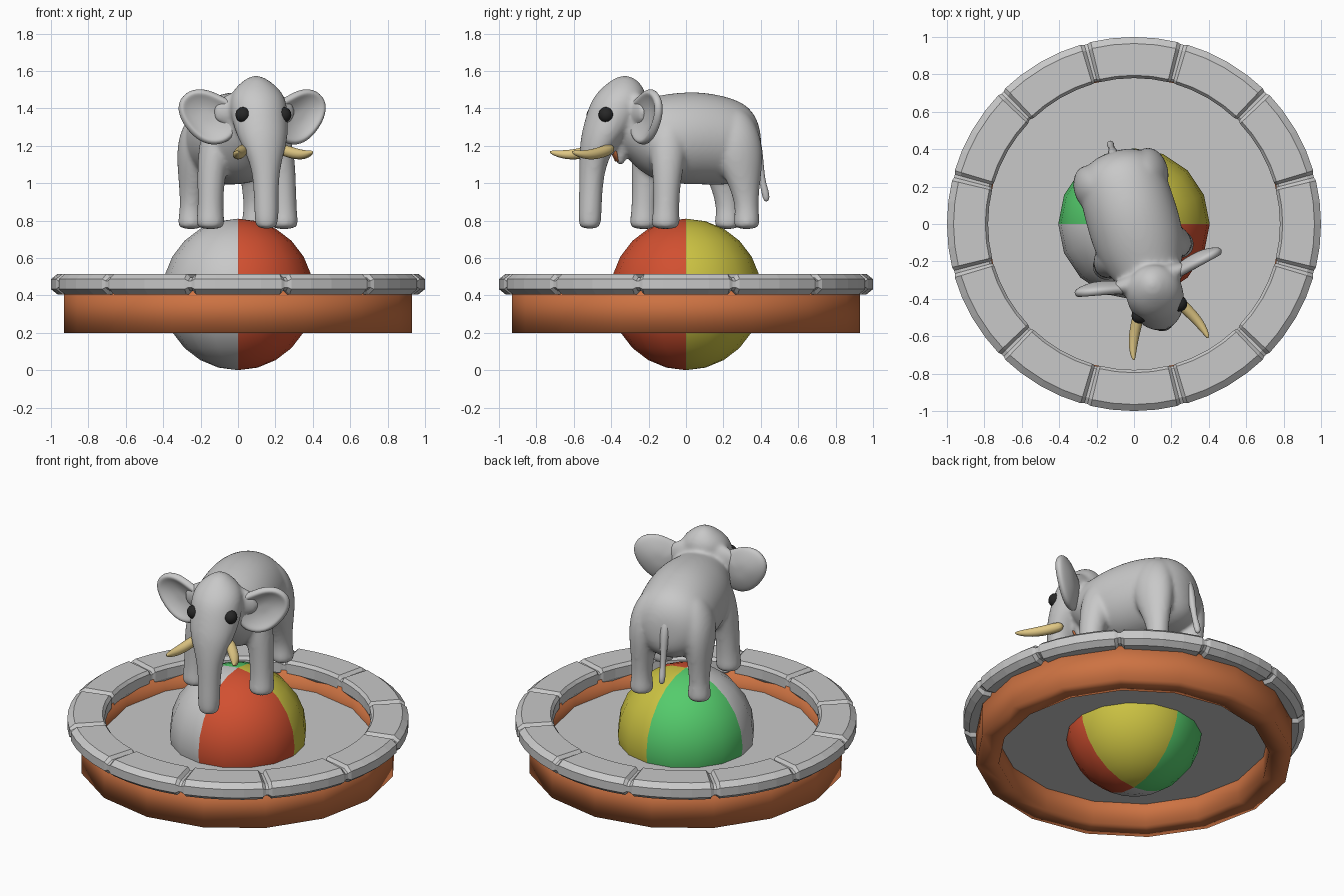
import bpy, bmesh, math
from mathutils import Vector, Matrix

if "Cube" in bpy.data.objects:
    bpy.data.objects.remove(bpy.data.objects["Cube"])


def mat(name, c):
    m = bpy.data.materials.new(name)
    m.diffuse_color = (*c, 1)
    m.use_nodes = True
    m.node_tree.nodes["Principled BSDF"].inputs["Base Color"].default_value = m.diffuse_color
    return m


GREY = mat("grey", (0.58, 0.58, 0.58))
RED = mat("red", (0.64, 0.08, 0.03))
YELLOW = mat("yellow", (0.60, 0.54, 0.055))
GREEN = mat("green", (0.09, 0.60, 0.15))
CLAY = mat("clay orange", (0.61, 0.17, 0.055))
IVORY = mat("ivory", (0.74, 0.57, 0.23))
BLACK = mat("black", (0.02, 0.02, 0.02))
TURN = Matrix.Rotation(math.radians(16.5), 4, 'Z')   # the animal stands turned a little


def finish(name, bm, mats, smooth=True, turn=False):
    bmesh.ops.recalc_face_normals(bm, faces=bm.faces[:])
    if turn:
        bm.transform(TURN)
    me = bpy.data.meshes.new(name)
    bm.to_mesh(me)
    bm.free()
    ob = bpy.data.objects.new(name, me)
    bpy.context.collection.objects.link(ob)
    for m in mats:
        me.materials.append(m)
    for p in me.polygons:
        p.use_smooth = smooth
    return ob


def skin(bm, rings, closed=False):
    """Bridge rings of points; cap the ends unless the loop is closed."""
    vs = [[bm.verts.new(p) for p in r] for r in rings]
    n = len(vs[0])
    for i in range(len(vs) if closed else len(vs) - 1):
        a, b = vs[i], vs[(i + 1) % len(vs)]
        for j in range(n):
            k = (j + 1) % n
            bm.faces.new((a[j], a[k], b[k], b[j]))
    if not closed:
        bm.faces.new(vs[0])
        bm.faces.new(vs[-1])


def oval(c, u, v, n=20):
    c, u, v = Vector(c), Vector(u), Vector(v)
    return [c + u * math.cos(t) + v * math.sin(t)
            for t in (2 * math.pi * i / n for i in range(n))]


def upright(bm, secs):
    """Loft of level ovals: (z, x, y, rx, ry)."""
    skin(bm, [oval((x, y, z), (rx, 0, 0), (0, ry, 0)) for z, x, y, rx, ry in secs])


def tube(bm, pts, radii, n=10):
    pts = [Vector(p) for p in pts]
    rings = []
    for i, p in enumerate(pts):
        d = (pts[min(i + 1, len(pts) - 1)] - pts[max(i - 1, 0)]).normalized()
        u = d.cross(Vector((1, 0, 0)) if abs(d.x) < 0.7 else Vector((0, 0, 1))).normalized()
        rings.append(oval(p, u * radii[i], d.cross(u) * radii[i], n))
    skin(bm, rings)


def subsurf(ob, lv=2):
    m = ob.modifiers.new("round", 'SUBSURF')
    m.levels = m.render_levels = lv


# ball in four coloured quarters
bm = bmesh.new()
bmesh.ops.create_uvsphere(bm, u_segments=16, v_segments=12, radius=0.405,
                          matrix=Matrix.Translation((0, 0, 0.405)))
for f in bm.faces:
    c = f.calc_center_median()
    f.material_index = (1 if c.y < 0 else 2) if c.x > 0 else (0 if c.y < 0 else 3)
finish("ball", bm, [GREY, RED, YELLOW, GREEN])

# clay wall of the arena, softly shaded all round
bm = bmesh.new()
skin(bm, [[(r * math.cos(a), r * math.sin(a), z) for r, z in
           ((0.795, 0.2), (0.93, 0.2), (0.93, 0.45), (0.795, 0.45))]
          for a in (math.tau * i / 16 for i in range(16))], True)
finish("arena_wall", bm, [CLAY])

# floor sheet inside the wall
bm = bmesh.new()
bmesh.ops.create_circle(bm, cap_ends=True, segments=32, radius=0.805,
                        matrix=Matrix.Translation((0, 0, 0.345)))
finish("arena_floor", bm, [GREY], False)

# twelve rim stones with V grooves between them
rim = [(0.78, 0.435), (0.78, 0.495), (0.795, 0.515), (0.965, 0.515), (1.0, 0.487),
       (1.0, 0.433), (0.965, 0.405), (0.80, 0.405)]
bm = bmesh.new()
rings = []
for s in range(12):
    for off, kr, kz in ((-14.5, 0.94, 0.66), (-13.4, 1, 1), (-7, 1, 1), (0, 1, 1), (7, 1, 1),
                        (13.4, 1, 1), (14.5, 0.94, 0.66)):
        a = math.radians(30 * s + off)
        rings.append([((0.89 + (r - 0.89) * kr) * math.cos(a),
                       (0.89 + (r - 0.89) * kr) * math.sin(a),
                       0.46 + (z - 0.46) * kz) for r, z in rim])
skin(bm, rings, True)
finish("rim_stones", bm, [GREY], False)

# elephant body, head, trunk and legs, fused into one smooth skin
bm = bmesh.new()
skin(bm, [oval((0, y, z), (rx, 0, 0), (0, 0, rz)) for y, z, rx, rz in (
    (0.405, 1.20, 0.06, 0.08), (0.375, 1.21, 0.15, 0.16), (0.32, 1.22, 0.21, 0.21),
    (0.23, 1.225, 0.24, 0.24), (0.10, 1.24, 0.247, 0.25), (-0.02, 1.24, 0.25, 0.25),
    (-0.14, 1.24, 0.24, 0.235), (-0.24, 1.25, 0.205, 0.20), (-0.34, 1.30, 0.15, 0.15),
    (-0.40, 1.32, 0.10, 0.11))])
upright(bm, [(z, 0, y, rx, ry) for z, y, rx, ry in (
    (0.755, -0.537, 0.05, 0.05), (0.785, -0.537, 0.067, 0.064), (0.95, -0.532, 0.066, 0.062),
    (1.08, -0.523, 0.078, 0.07), (1.18, -0.50, 0.113, 0.088), (1.26, -0.455, 0.143, 0.125),
    (1.36, -0.40, 0.155, 0.152), (1.44, -0.375, 0.155, 0.15), (1.50, -0.355, 0.128, 0.122),
    (1.545, -0.345, 0.075, 0.078), (1.575, -0.34, 0.025, 0.03))])
upright(bm, [(1.27, 0, -0.37, 0.08, 0.07), (1.17, 0, -0.365, 0.055, 0.04),
             (1.09, 0, -0.365, 0.025, 0.02)])
# broad back of the head that carries the ears
skin(bm, [oval((x, y, z), (0, ry, 0), (0, 0, rz)) for x, y, z, ry, rz in (
    (-0.23, -0.30, 1.38, 0.02, 0.05), (-0.15, -0.305, 1.39, 0.045, 0.09),
    (0, -0.32, 1.41, 0.09, 0.115), (0.15, -0.305, 1.39, 0.045, 0.09),
    (0.23, -0.30, 1.38, 0.02, 0.05))])
for s in (-1, 1):
    upright(bm, [(0.753, s * 0.205, -0.175, 0.065, 0.065), (0.785, s * 0.205, -0.175, 0.08, 0.08),
                 (0.85, s * 0.205, -0.172, 0.068, 0.068), (1.02, s * 0.20, -0.165, 0.073, 0.075),
                 (1.16, s * 0.178, -0.15, 0.088, 0.10), (1.30, s * 0.15, -0.14, 0.085, 0.10),
                 (1.38, s * 0.12, -0.13, 0.05, 0.06)])
    upright(bm, [(0.753, s * 0.178, 0.285, 0.06, 0.06), (0.785, s * 0.178, 0.285, 0.075, 0.075),
                 (0.86, s * 0.178, 0.288, 0.057, 0.06), (0.98, s * 0.175, 0.275, 0.068, 0.082),
                 (1.12, s * 0.170, 0.25, 0.092, 0.13), (1.25, s * 0.158, 0.235, 0.10, 0.135),
                 (1.36, s * 0.12, 0.23, 0.085, 0.10), (1.41, s * 0.10, 0.22, 0.04, 0.05)])
body = finish("elephant_body", bm, [GREY], turn=True)
subsurf(body)
rm = body.modifiers.new("fuse", 'REMESH')
rm.mode, rm.voxel_size, rm.use_smooth_shade = 'VOXEL', 0.012, True
sm = body.modifiers.new("soften", 'SMOOTH')
sm.factor, sm.iterations = 0.5, 10

# cupped ears, tusks and eyes on both sides
outline = [(0.11, 1.43), (0.17, 1.45), (0.25, 1.495), (0.34, 1.505), (0.41, 1.45), (0.412, 1.37),
           (0.365, 1.29), (0.30, 1.225), (0.22, 1.20), (0.13, 1.23), (0.09, 1.33)]
for s, side in ((-1, "left"), (1, "right")):
    bm = bmesh.new()
    cx, cz = 0.25, 1.36
    rings = []
    for k, back in ((1, 0), (0.8, 0.022), (0.4, 0.042), (0.12, 0.045)):
        ring = []
        for x, z in outline:
            x, z = cx + (x - cx) * k, cz + (z - cz) * k
            ring.append((s * x, -0.345 + 0.22 * (x - 0.1) + back, z))
        rings.append(ring)
    skin(bm, rings)
    bm.faces.ensure_lookup_table()
    bmesh.ops.delete(bm, geom=[bm.faces[-2]], context='FACES_ONLY')
    ear = finish(side + "_ear", bm, [GREY], turn=True)
    so = ear.modifiers.new("thick", 'SOLIDIFY')
    so.thickness, so.offset = 0.045, 0
    subsurf(ear)

    bm = bmesh.new()
    tube(bm, [(s * 0.09, -0.43, 1.19), (s * 0.145, -0.525, 1.16), (s * 0.183, -0.60, 1.15),
              (s * 0.203, -0.665, 1.158), (s * 0.208, -0.70, 1.168)],
         [0.032, 0.033, 0.028, 0.018, 0.006])
    subsurf(finish(side + "_tusk", bm, [IVORY], turn=True))

    bm = bmesh.new()
    bmesh.ops.create_uvsphere(bm, u_segments=14, v_segments=10, radius=0.042,
                              matrix=Matrix.Translation((s * 0.112, -0.478, 1.365)))
    finish(side + "_eye", bm, [BLACK], turn=True)

# mouth lining in front of the jaw
bm = bmesh.new()
upright(bm, [(1.21, 0, -0.412, 0.045, 0.02), (1.16, 0, -0.40, 0.038, 0.014),
             (1.115, 0, -0.385, 0.02, 0.008)])
finish("mouth", bm, [CLAY], turn=True)

# tail with a small tuft
bm = bmesh.new()
tube(bm, [(0, 0.34, 1.32), (0, 0.395, 1.22), (0, 0.412, 1.10), (0, 0.428, 1.0),
          (0, 0.445, 0.94), (0, 0.45, 0.90)], [0.035, 0.03, 0.021, 0.016, 0.023, 0.014])
subsurf(finish("tail", bm, [GREY], turn=True))
